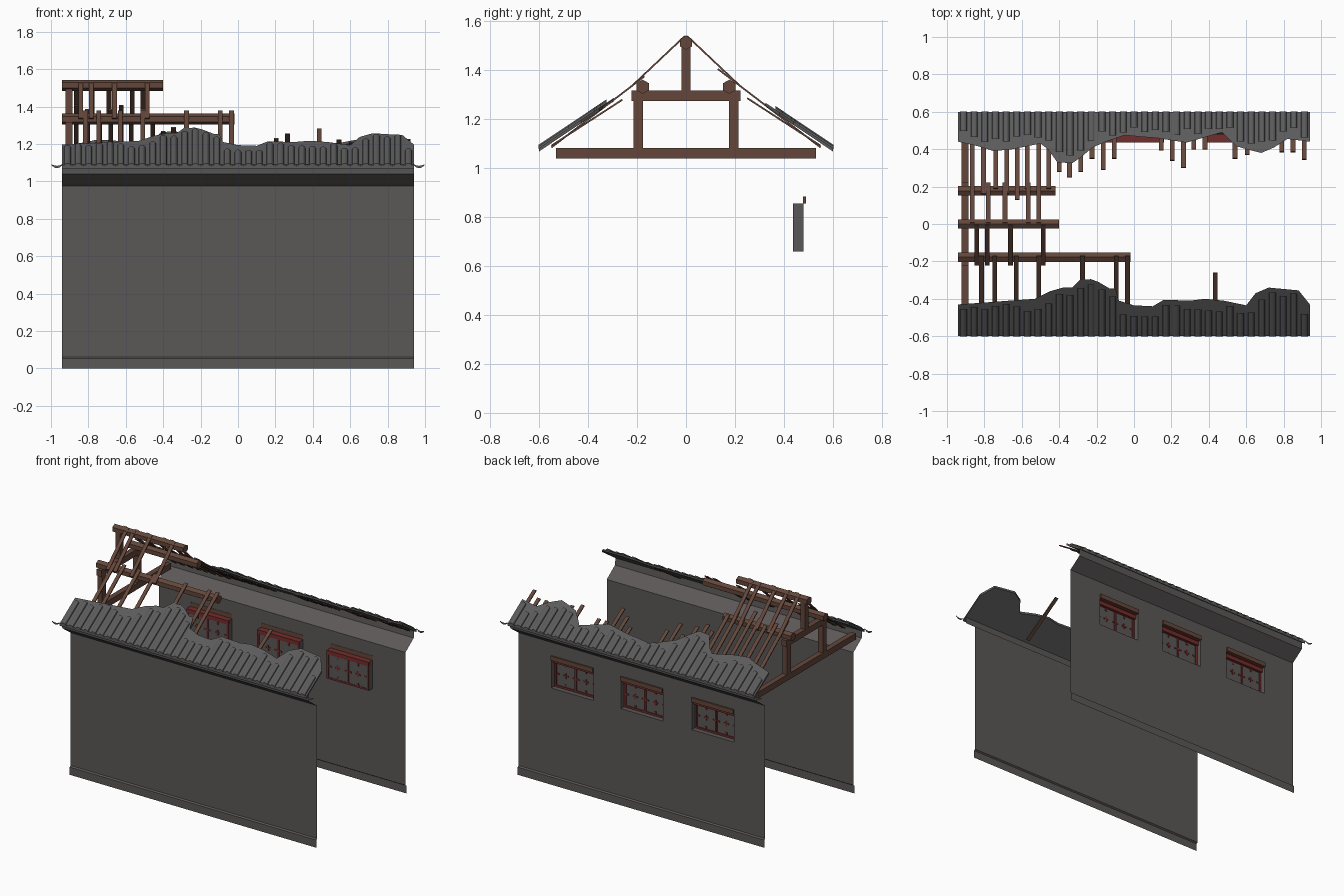
import bpy, bmesh, math, random
from mathutils import Vector

if "Cube" in bpy.data.objects:
    bpy.data.objects.remove(bpy.data.objects["Cube"])

random.seed(4)


def material(name, col):
    m = bpy.data.materials.new(name)
    m.diffuse_color = (*col, 1)
    m.use_nodes = True
    m.node_tree.nodes["Principled BSDF"].inputs["Base Color"].default_value = m.diffuse_color
    return m


WALL = material("wall_grey", (0.105, 0.097, 0.095))
TILE = material("tile_grey", (0.105, 0.105, 0.107))
WOOD = material("brown_timber", (0.125, 0.062, 0.043))
RED = material("red_paint", (0.17, 0.026, 0.024))


def finish(name, bm, mat, normals=True):
    if normals:
        bmesh.ops.recalc_face_normals(bm, faces=bm.faces)
    me = bpy.data.meshes.new(name)
    bm.to_mesh(me)
    bm.free()
    me.materials.append(mat)
    ob = bpy.data.objects.new(name, me)
    bpy.context.collection.objects.link(ob)
    return ob


def poly(bm, pts):
    return bm.faces.new([bm.verts.new(p) for p in pts])


def loft(bm, a, b):
    """Closed prism between two matching rings of points."""
    va = [bm.verts.new(p) for p in a]
    vb = [bm.verts.new(p) for p in b]
    n = len(va)
    for i in range(n):
        j = (i + 1) % n
        bm.faces.new((va[i], va[j], vb[j], vb[i]))
    bm.faces.new(va[::-1])
    bm.faces.new(vb)


def box(bm, x0, x1, y0, y1, z0, z1):
    ring = [(y0, z0), (y1, z0), (y1, z1), (y0, z1)]
    loft(bm, [(x0, y, z) for y, z in ring], [(x1, y, z) for y, z in ring])


def rafter(bm, x, p, q, w=0.025, t=0.007):
    """Thin board at x running from p to q, both (y, z)."""
    d = Vector((q[0] - p[0], q[1] - p[1])).normalized()
    n = Vector((-d.y, d.x)) * t / 2
    ring = [(p[0] + n.x, p[1] + n.y), (q[0] + n.x, q[1] + n.y),
            (q[0] - n.x, q[1] - n.y), (p[0] - n.x, p[1] - n.y)]
    loft(bm, [(x - w / 2, *r) for r in ring], [(x + w / 2, *r) for r in ring])


def roof_z(y):
    return 1.083 + (0.6 - abs(y)) * 0.67


# Walls: single sheets with a plinth, flared cornice, and window holes at the back
HX = 0.94
WIN_X, WIN_W, WIN_Z = (-0.54, 0.0, 0.53), 0.16, (0.66, 0.855)
profile = [(0.49, 0), (0.49, 0.053), (0.48, 0.06), (0.48, 0.66), (0.48, 0.855),
           (0.48, 0.975), (0.57, 1.04), (0.575, 1.095)]


def wall(name, side, windows):
    bm = bmesh.new()
    xs = sorted([-HX, HX] + [c + s * WIN_W for c in windows for s in (-1, 1)])
    grid = [[bm.verts.new((x, side * y, z)) for y, z in profile] for x in xs]
    for i in range(len(xs) - 1):
        for j in range(len(profile) - 1):
            if j == 3 and i % 2 == 1:
                continue
            f = (grid[i][j], grid[i + 1][j], grid[i + 1][j + 1], grid[i][j + 1])
            bm.faces.new(f if side < 0 else f[::-1])
    finish(name, bm, WALL, False)


wall("front_wall", -1, ())
wall("back_wall", 1, WIN_X)

# Windows: recess, back panel, red lattice and timber lintel
z0, z1 = WIN_Z
for k, c in enumerate(WIN_X):
    a, b, yi, yo = c - WIN_W, c + WIN_W, 0.44, 0.48
    bm = bmesh.new()
    poly(bm, [(a, yo, z0), (b, yo, z0), (b, yi, z0), (a, yi, z0)])
    poly(bm, [(a, yo, z0), (a, yi, z0), (a, yi, z1), (a, yo, z1)])
    poly(bm, [(b, yi, z0), (b, yo, z0), (b, yo, z1), (b, yi, z1)])
    poly(bm, [(a, yi, z0), (b, yi, z0), (b, yi, z1), (a, yi, z1)][::-1])
    top = poly(bm, [(a, yi, z1), (b, yi, z1), (b, yo, z1), (a, yo, z1)])
    top.material_index = 1
    ob = finish(f"window_recess_{k}", bm, WALL, False)
    ob.data.materials.append(RED)

    bm = bmesh.new()
    y0, y1 = 0.437, 0.447
    box(bm, a, b, y0, y1, z0, z0 + 0.012)
    box(bm, a, b, y0, y1 + 0.012, z1 - 0.028, z1)
    for x in (a + 0.007, b - 0.007, c):
        box(bm, x - 0.007, x + 0.007, y0, y1, z0, z1)
    zm = (z0 + z1) / 2 - 0.008
    for x in (c - 0.077, c + 0.077):
        # small cross ornament and edge ticks on each leaf
        box(bm, x - 0.018, x + 0.018, y0, y1 - 0.003, zm - 0.005, zm + 0.005)
        box(bm, x - 0.005, x + 0.005, y0, y1 - 0.003, zm - 0.018, zm + 0.018)
        for z in (z0 + 0.02, z1 - 0.038):
            box(bm, x - 0.006, x + 0.006, y0, y1 - 0.003, z - 0.01, z + 0.01)
        for s in (-1, 1):
            xx = x + s * 0.06
            box(bm, xx - 0.01, xx + 0.01, y0, y1 - 0.003, zm - 0.005, zm + 0.005)
    finish(f"window_lattice_{k}", bm, RED)
    bm = bmesh.new()
    box(bm, a, b, 0.478, 0.49, z1, z1 + 0.03)
    finish(f"window_lintel_{k}", bm, WOOD)

# Broken upper edges of the roof remains: (x, distance from the ridge)
front_edge = [(-.94, .43), (-.8, .42), (-.67, .41), (-.53, .40), (-.45, .36), (-.38, .34), (-.33, .34),
              (-.29, .30), (-.23, .295), (-.19, .31), (-.13, .345), (-.1, .345), (-.08, .41), (0, .435),
              (.1, .44), (.16, .405), (.3, .41), (.38, .40), (.48, .41), (.6, .435), (.65, .37),
              (.72, .34), (.88, .355), (.94, .43)]
back_edge = [(-.94, .44), (-.83, .415), (-.75, .39), (-.65, .40), (-.5, .43), (-.46, .40), (-.41, .33),
             (-.33, .325), (-.28, .36), (-.22, .41), (-.15, .44), (-.05, .475), (.05, .465), (.12, .46),
             (.28, .435), (.4, .47), (.47, .49), (.51, .45), (.55, .415), (.6, .40), (.68, .38),
             (.75, .41), (.82, .455), (.94, .44)]


def edge_at(edge, x):
    for (xa, ya), (xb, yb) in zip(edge, edge[1:]):
        if x <= xb:
            return ya + (yb - ya) * (x - xa) / (xb - xa)
    return edge[-1][1]


def roof(name, side, edge):
    # Tile bed with a ragged top edge
    bm = bmesh.new()
    rows = []
    for x, y in edge:
        rows.append([bm.verts.new((x, side * yy, roof_z(yy) + dz))
                     for yy, dz in ((0.6, 0), (y, 0), (y, -0.014), (0.6, -0.014))])
    for r, s in zip(rows, rows[1:]):
        for j in range(4):
            bm.faces.new((r[j], s[j], s[(j + 1) % 4], r[(j + 1) % 4]))
    bm.faces.new(rows[0])
    bm.faces.new(rows[-1][::-1])
    finish(name + "_tile_bed", bm, TILE)

    # Barrel tile ridges running down the slope
    n = 33
    pitch = 2 * HX / n
    bm = bmesh.new()
    for i in range(n):
        x = -HX + pitch * (i + 0.5)
        low = max(edge_at(edge, x - 0.02), edge_at(edge, x + 0.02))
        yt = min(low + random.uniform(0.012, 0.065), 0.54)
        arc = [(0.019 * math.cos(math.pi * a / 5), 0.018 * math.sin(math.pi * a / 5)) for a in range(6)]
        loft(bm, [(x + u, side * 0.602, roof_z(0.602) + v - 0.003) for u, v in arc],
             [(x + u, side * yt, roof_z(yt) + v - 0.003) for u, v in arc])
    finish(name + "_barrel_tiles", bm, TILE)

    # Scalloped drip tiles hanging at the eave
    bm = bmesh.new()
    for i in range(35):
        x = (i - 17) * pitch
        for k in range(4):
            pts = []
            for t in (k / 4, (k + 1) / 4):
                s = math.sin(math.pi * t)
                xx = x + (t - 0.5) * pitch
                pts.append(((xx, side * 0.603, 1.091 - 0.008 * s), (xx, side * 0.603, 1.085 - 0.015 * s)))
            f = [pts[0][1], pts[1][1], pts[1][0], pts[0][0]]
            poly(bm, f if side < 0 else f[::-1])
    finish(name + "_drip_tiles", bm, TILE, False)


roof("front_roof", -1, front_edge)
roof("back_roof", 1, back_edge)

# Gable truss at the left end
bm = bmesh.new()
tx0, tx1 = -0.922, -0.885
box(bm, tx0, tx1, -0.532, 0.532, 1.04, 1.082)
box(bm, tx0, tx1, -0.222, 0.222, 1.275, 1.318)
for y in (-0.195, 0.195):
    box(bm, tx0, tx1, y - 0.02, y + 0.02, 1.082, 1.275)
box(bm, tx0, tx1, -0.019, 0.019, 1.318, 1.5)
finish("roof_truss", bm, WOOD)

# Six-sided purlins
for name, x1, y, z in (("ridge_purlin", -0.40, 0, 1.513), ("back_purlin", -0.42, 0.177, 1.333),
                       ("front_purlin", -0.02, -0.177, 1.333)):
    bm = bmesh.new()
    ring = [(y + 0.029 * math.cos(math.pi * (k / 3 + 1 / 6)), z + 0.029 * math.sin(math.pi * (k / 3 + 1 / 6)))
            for k in range(6)]
    loft(bm, [(-HX, *p) for p in ring], [(x1, *p) for p in ring])
    finish(name, bm, WOOD)

# Upper rafters from the ridge to the side purlins
bm = bmesh.new()
for side, xs in ((-1, (-.84, -.785, -.66, -.485)), (1, (-.865, -.78, -.69, -.565, -.51))):
    for x in xs:
        rafter(bm, x, (side * 0.005, 1.54), (side * 0.22, 1.337))
finish("upper_rafters", bm, WOOD)

# Lower rafters from the side purlins to the eaves
bm = bmesh.new()
for side, xs in ((-1, (-.815, -.745, -.63, -.51, -.275, -.095, -.035)),
                 (1, (-.865, -.805, -.74, -.68, -.625, -.57, -.51, -.455))):
    for x in xs:
        y = random.choice((0.13, 0.16, 0.19, 0.21)) if side > 0 else 0.17
        rafter(bm, x, (side * y, 1.36 - (y - 0.19) * 0.764), (side * 0.55, 1.085))
finish("lower_rafters", bm, WOOD)

# Broken rafter stubs: (x, upper end distance from the ridge)
stubs = [(-.40, .28), (-.345, .25), (-.285, .28), (-.225, .35), (-.165, .29), (-.105, .35), (.145, .395),
         (.205, .34), (.265, .30), (.32, .40), (.38, .40), (.54, .35), (.605, .37), (.66, .395),
         (.79, .385), (.85, .385), (.91, .345)]
bm = bmesh.new()
for side, group in ((1, stubs), (-1, [(.435, .26)])):
    for x, y in group:
        rafter(bm, x, (side * y, 1.28 - (y - 0.26) * 0.65), (side * 0.55, 1.092))
finish("broken_rafters", bm, WOOD)
